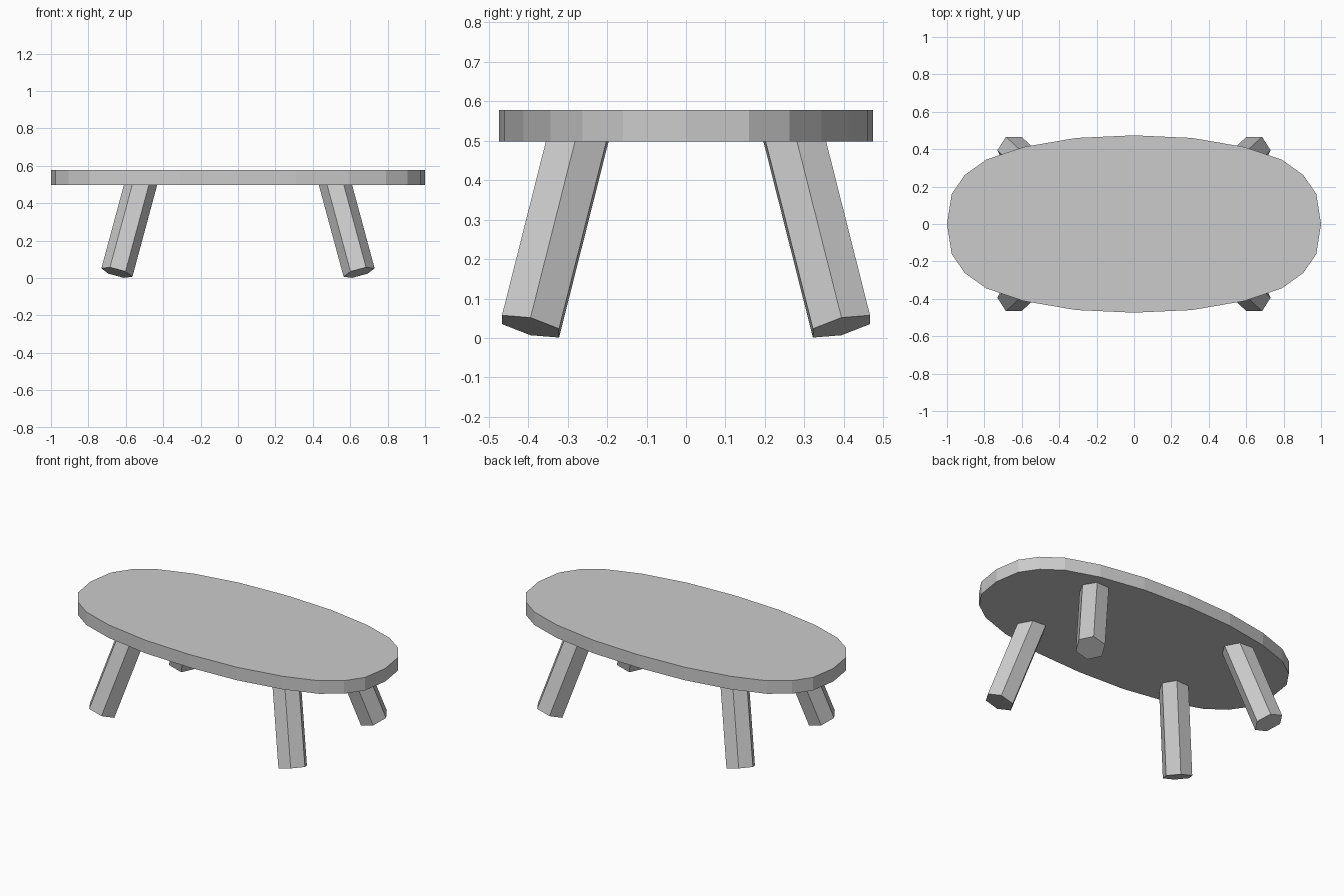
import bpy, bmesh
from math import radians, cos, sin, tau
from mathutils import Euler, Vector

if "Cube" in bpy.data.objects:
    bpy.data.objects.remove(bpy.data.objects["Cube"])


def prism(name, outline, z0, z1):
    """Extrude a closed xy outline from z0 to z1."""
    bm = bmesh.new()
    low = [bm.verts.new((x, y, z0)) for x, y in outline]
    high = [bm.verts.new((x, y, z1)) for x, y in outline]
    bm.faces.new(low[::-1])
    bm.faces.new(high)
    n = len(outline)
    for i in range(n):
        j = (i + 1) % n
        bm.faces.new((low[i], low[j], high[j], high[i]))
    mesh = bpy.data.meshes.new(name)
    bm.to_mesh(mesh)
    bm.free()
    obj = bpy.data.objects.new(name, mesh)
    bpy.context.collection.objects.link(obj)
    return obj


# Tabletop: rounded oval slab, one quarter mirrored to a full outline
quarter = [(1, 0), (0.975, 0.16), (0.905, 0.262), (0.79, 0.344),
           (0.59, 0.412), (0.31, 0.46), (0, 0.474)]
half = quarter + [(-x, y) for x, y in quarter[-2::-1]]
outline = half + [(-x, -y) for x, y in half[1:-1]]
prism("tabletop", outline, 0.498, 0.578)

# Four splayed hexagonal legs, tops sunk into the slab
radius, length = 0.086, 0.54
hexagon = [(radius * cos(tau * i / 6), radius * sin(tau * i / 6)) for i in range(6)]
for sy, row in ((-1, "front"), (1, "back")):
    for sx, side in ((-1, "left"), (1, "right")):
        leg = prism(f"{row}_{side}_leg", hexagon, 0, length)
        leg.location = Vector((0.6475 * sx, 0.394 * sy, 0.0295))
        leg.rotation_euler = Euler((radians(13.7) * sy, radians(-15.1) * sx, 0))
